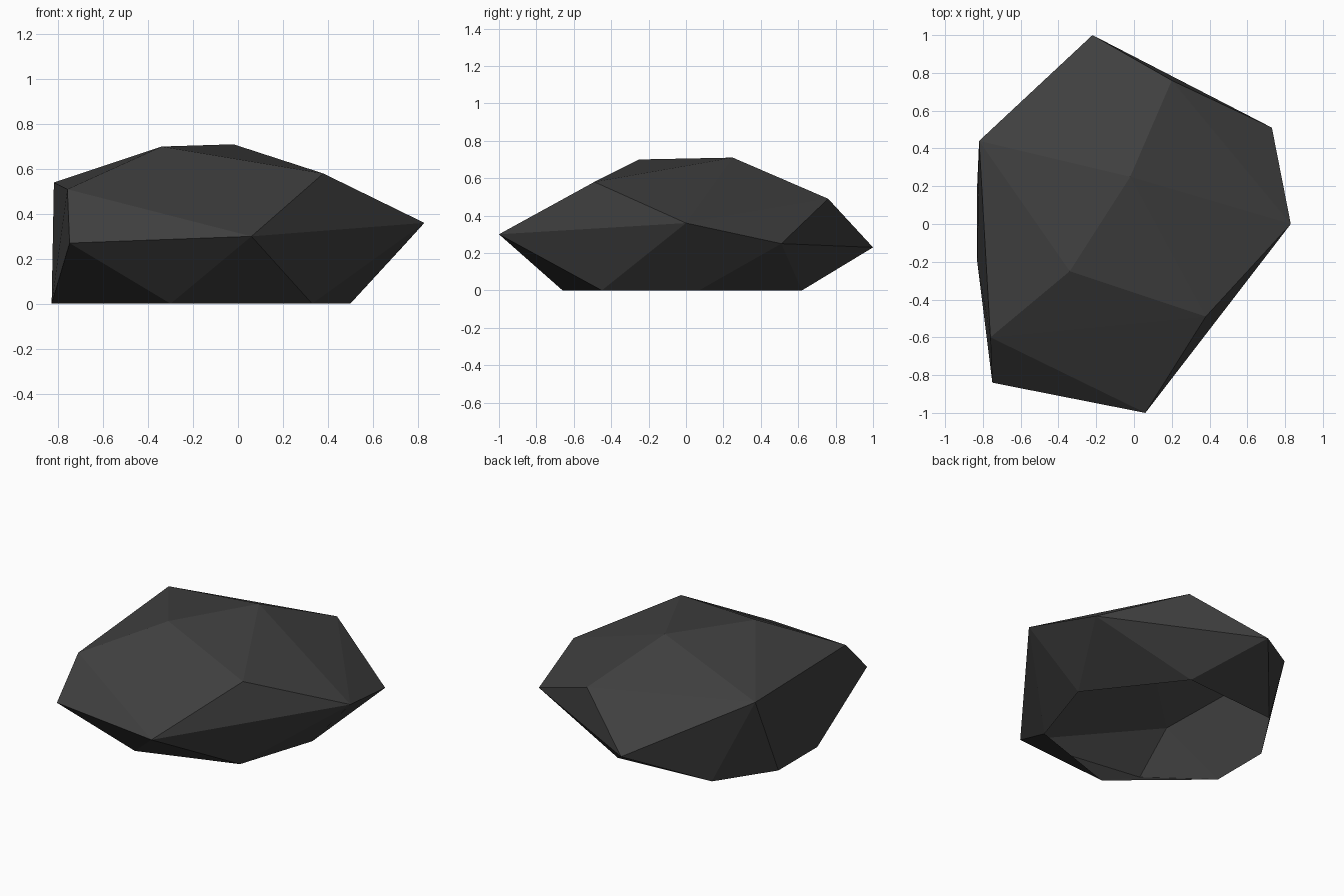
import bpy, bmesh

cube = bpy.data.objects.get("Cube")
if cube:
    bpy.data.objects.remove(cube, do_unlink=True)

# Dark stone colour
stone = bpy.data.materials.new("dark_stone")
stone.use_nodes = True
colour = (0.05, 0.05, 0.05, 1)
stone.diffuse_color = colour
bsdf = stone.node_tree.nodes["Principled BSDF"]
bsdf.inputs["Base Color"].default_value = colour
bsdf.inputs["Roughness"].default_value = 0.9

# Corners of the chiselled boulder: ground outline, widest belt, crown
ground = [(-.83, -.2), (-.3, -.66), (.33, -.45), (.5, .07),
          (.07, .62), (-.59, .57), (-.83, .21)]
belt = [(-.22, 1, .23), (.73, .51, .25), (.83, 0, .36),
        (.06, -1, .3), (-.75, -.84, .27)]
crown = [(.2, .76, .49), (.38, -.49, .58), (-.76, -.6, .51),
         (-.82, .44, .54), (-.34, -.25, .7), (-.02, .25, .71)]

# Wrap the corners in flat facets, then leave the underside open
bm = bmesh.new()
for p in [(x, y, 0) for x, y in ground] + belt + crown:
    bm.verts.new(p)
bmesh.ops.convex_hull(bm, input=bm.verts[:])
bmesh.ops.recalc_face_normals(bm, faces=bm.faces[:])
under = [f for f in bm.faces if all(v.co.z < .001 for v in f.verts)]
bmesh.ops.delete(bm, geom=under, context='FACES')

mesh = bpy.data.meshes.new("boulder")
bm.to_mesh(mesh)
bm.free()
mesh.materials.append(stone)
boulder = bpy.data.objects.new("boulder", mesh)
bpy.context.scene.collection.objects.link(boulder)
